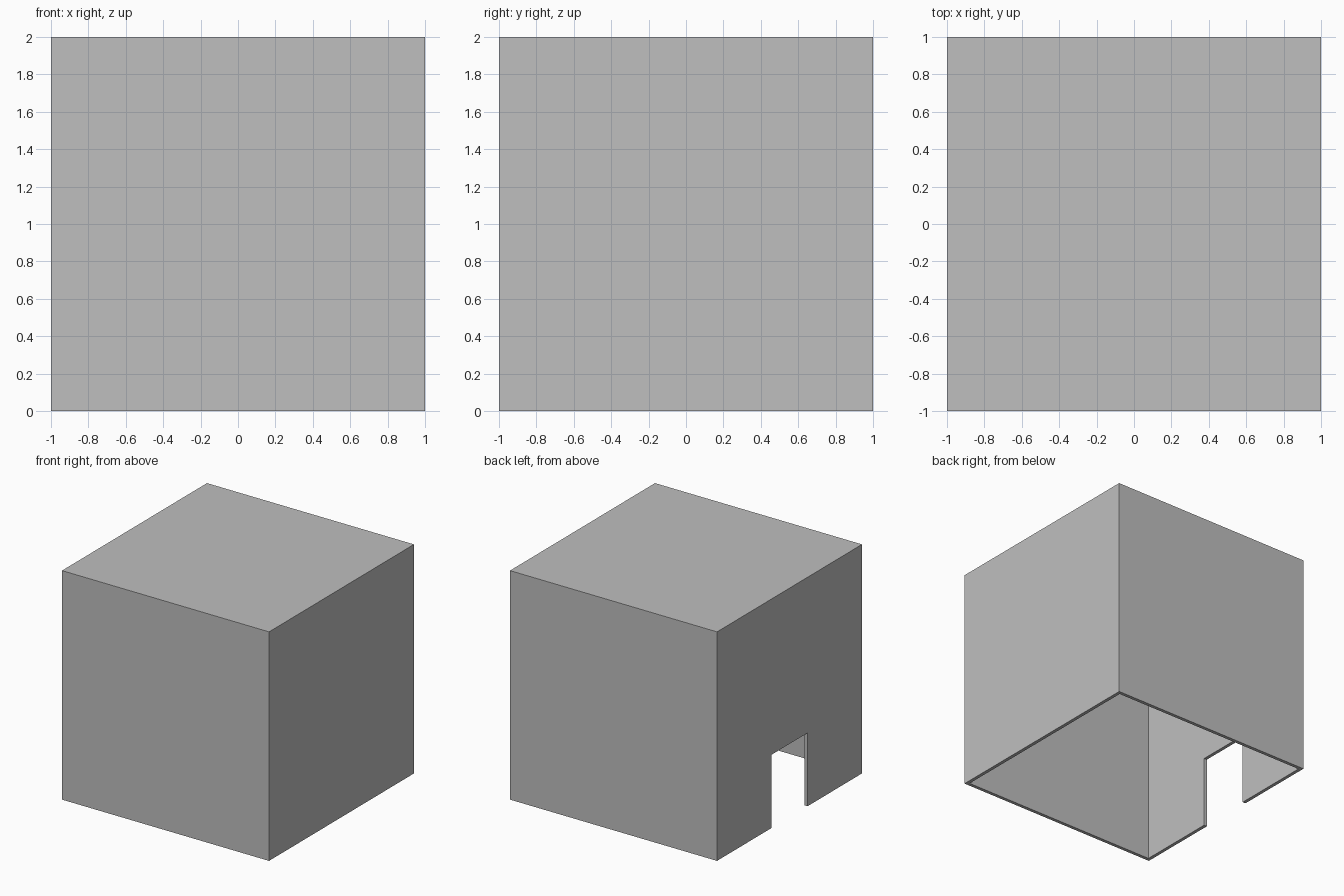
import bpy
import bmesh
from mathutils import Matrix, Vector

default_cube = bpy.data.objects.get("Cube")
if default_cube:
    bpy.data.objects.remove(default_cube, do_unlink=True)

SIZE = 2.0
WALL = 0.03
DOOR_HALF_WIDTH = 0.25
DOOR_HEIGHT = 0.64

# Plain grey material
grey = bpy.data.materials.new("plain_grey")
grey.use_nodes = True
colour = (0.52, 0.52, 0.52, 1.0)
grey.diffuse_color = colour
grey.node_tree.nodes["Principled BSDF"].inputs["Base Color"].default_value = colour

# Outer shell, open underneath
bm = bmesh.new()
bmesh.ops.create_cube(bm, size=SIZE, matrix=Matrix.Translation((0, 0, SIZE / 2)))
floor = [f for f in bm.faces if f.normal.z < -0.9]
bmesh.ops.delete(bm, geom=floor, context="FACES")

# Doorway outline, cut into the walls
cuts = [
    (Vector((0, -DOOR_HALF_WIDTH, 0)), Vector((0, 1, 0))),
    (Vector((0, DOOR_HALF_WIDTH, 0)), Vector((0, 1, 0))),
    (Vector((0, 0, DOOR_HEIGHT)), Vector((0, 0, 1))),
]
for point, normal in cuts:
    bmesh.ops.bisect_plane(bm, geom=bm.verts[:] + bm.edges[:] + bm.faces[:],
                           plane_co=point, plane_no=normal)


def in_doorway(face):
    c = face.calc_center_median()
    return c.x < -0.99 and abs(c.y) < DOOR_HALF_WIDTH and c.z < DOOR_HEIGHT


# Doorway opening in the right wall
bmesh.ops.delete(bm, geom=[f for f in bm.faces if in_doorway(f)], context="FACES")
bm.normal_update()

mesh = bpy.data.meshes.new("box_shell")
bm.to_mesh(mesh)
bm.free()
mesh.materials.append(grey)
shell = bpy.data.objects.new("box_shell", mesh)
bpy.context.collection.objects.link(shell)

# Wall and roof thickness, inwards
thickness = shell.modifiers.new("wall_thickness", "SOLIDIFY")
thickness.thickness = WALL
thickness.offset = -1
thickness.use_even_offset = True
thickness.use_quality_normals = True
